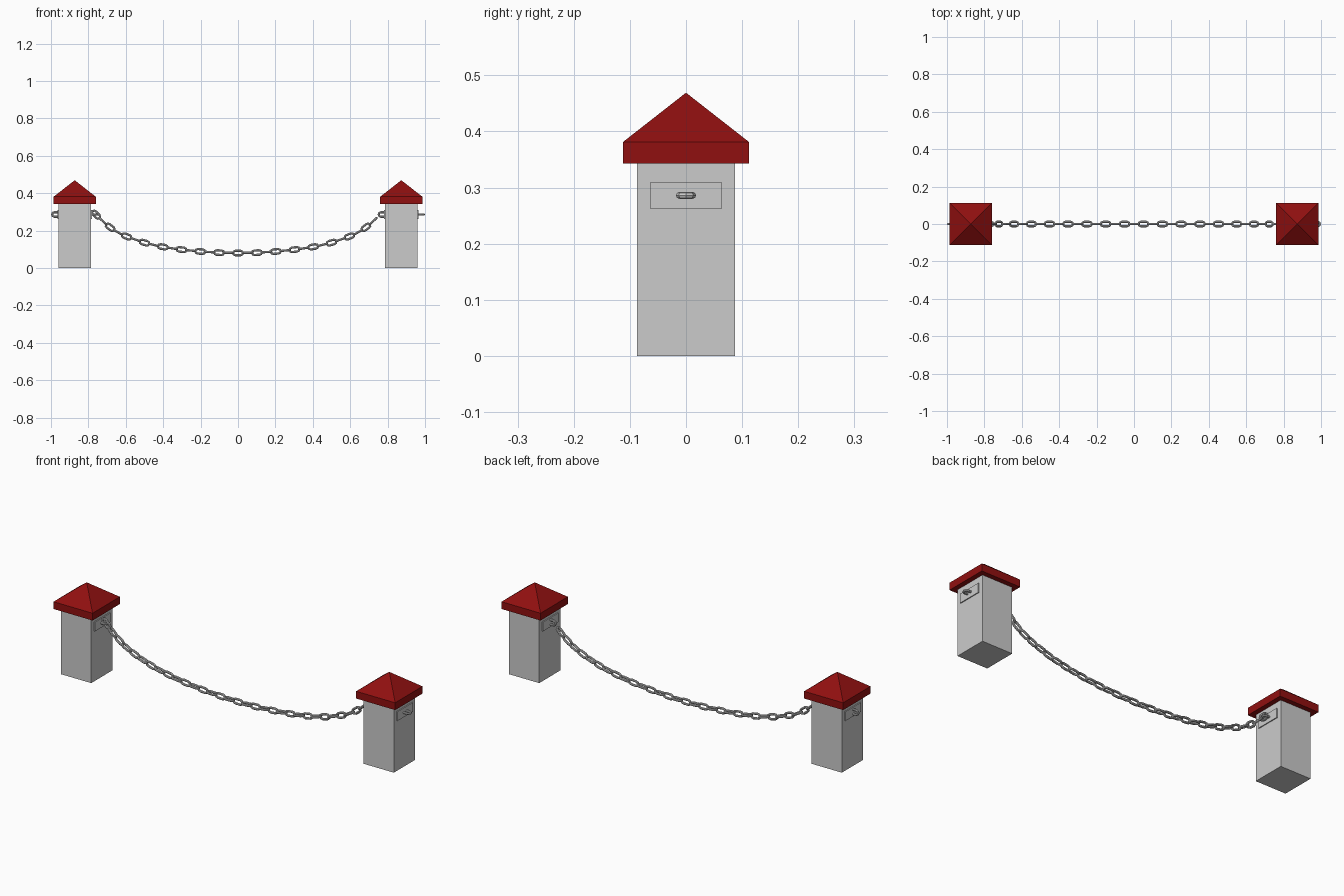
import bpy, bmesh, math
from mathutils import Matrix, Vector

if "Cube" in bpy.data.objects:
    bpy.data.objects.remove(bpy.data.objects["Cube"])

RED = bpy.data.materials.new("cap_red")
RED.diffuse_color = (0.28, 0.005, 0.005, 1)
RED.use_nodes = True
RED.node_tree.nodes["Principled BSDF"].inputs["Base Color"].default_value = RED.diffuse_color


def add_object(name, bm, mat=None):
    bmesh.ops.recalc_face_normals(bm, faces=bm.faces)
    mesh = bpy.data.meshes.new(name)
    bm.to_mesh(mesh)
    bm.free()
    if mat:
        mesh.materials.append(mat)
    ob = bpy.data.objects.new(name, mesh)
    bpy.context.collection.objects.link(ob)
    return ob


def box(bm, center, size):
    m = Matrix.Translation(center) @ Matrix.Diagonal((*size, 1))
    bmesh.ops.create_cube(bm, size=1, matrix=m)


def link(bm, x, z, pitch=0.0, flat=False, straight=0.014, rad=0.012, wire=0.006, sides=8):
    """Stadium-shaped chain link along x; upright, or lying flat."""
    m = Matrix.Translation((x, 0, z)) @ Matrix.Rotation(-pitch, 4, 'Y')
    if flat:
        m = m @ Matrix.Rotation(math.pi / 2, 4, 'X')
    rings = []
    for side in (1, -1):
        for i in range(5):
            a = math.radians(-90 + 45 * i)
            out = Vector((math.cos(a), 0, math.sin(a))) * side
            c = Vector((side * straight, 0, 0)) + out * rad
            rings.append([bm.verts.new(m @ (c + out * wire * math.cos(t)
                                            + Vector((0, wire * math.sin(t), 0))))
                          for t in (math.tau * k / sides for k in range(sides))])
    for i, r in enumerate(rings):
        n = rings[(i + 1) % len(rings)]
        for k in range(sides):
            j = (k + 1) % sides
            bm.faces.new((r[k], r[j], n[j], n[k]))


# Two identical posts with cap, plates and end links
PX, PH, EYE = 0.873, 0.087, 0.286
for side, px in (("left", -PX), ("right", PX)):
    bm = bmesh.new()
    box(bm, (px, 0, 0.1725), (2 * PH, 2 * PH, 0.345))
    add_object(side + "_post", bm)

    # cap: square rim with pyramid roof
    bm = bmesh.new()
    h = 0.1125
    corners = [(-h, -h), (h, -h), (h, h), (-h, h)]
    low = [bm.verts.new((px + x, y, 0.343)) for x, y in corners]
    top = [bm.verts.new((px + x, y, 0.381)) for x, y in corners]
    apex = bm.verts.new((px, 0, 0.469))
    bm.faces.new(low[::-1])
    for i in range(4):
        j = (i + 1) % 4
        bm.faces.new((low[i], low[j], top[j], top[i]))
        bm.faces.new((top[i], top[j], apex))
    add_object(side + "_cap", bm, RED)

    # mounting plates on both x faces
    bm = bmesh.new()
    for s in (-1, 1):
        box(bm, (px + s * PH, 0, EYE), (0.01, 0.127, 0.048))
    add_object(side + "_plates", bm)

    # links held by the plates: upright on the left face, flat on the right
    bm = bmesh.new()
    link(bm, px - 0.095, EYE)
    link(bm, px + 0.095, EYE, flat=True)
    add_object(side + "_end_links", bm)

# Hanging chain, links spaced by arc length along the sag curve
half = [(0, .08), (.1, .082), (.2, .088), (.32, .1), (.42, .116), (.51, .138),
        (.61, .174), (.66, .2), (.706, .234), (.76, .286), (.79, .318)]
sag = [Vector((x, z)) for x, z in half]


def on_curve(s):
    d, sign = abs(s), (1 if s >= 0 else -1)
    for a, b in zip(sag, sag[1:]):
        seg = (b - a).length
        if d <= seg:
            break
        d -= seg
    p = a + (b - a) * (d / seg)
    return Vector((p.x * sign, p.y))


bm = bmesh.new()
PITCH = 0.0505
for i in range(-16, 16):
    s = i * PITCH
    p, t = on_curve(s), on_curve(s + 0.03) - on_curve(s - 0.03)
    link(bm, p.x, p.y, math.atan2(t.y, t.x), flat=bool(i % 2))
add_object("chain", bm)
